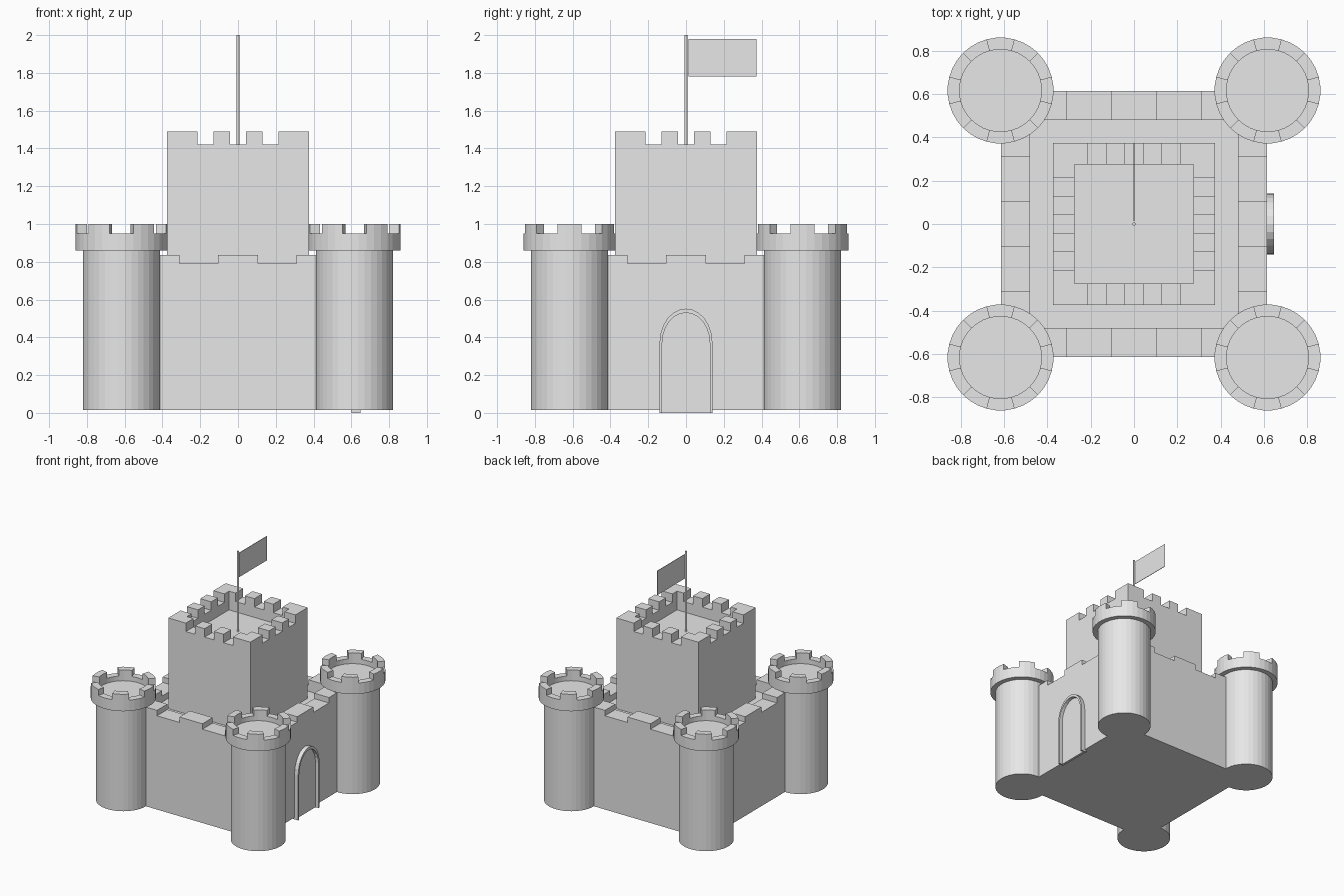
import bpy, bmesh, math
from mathutils import Vector, Matrix

cube = bpy.data.objects.get("Cube")
if cube:
    bpy.data.objects.remove(cube, do_unlink=True)

stone = bpy.data.materials.new("light_grey_stone")
stone.use_nodes = True
GREY = (0.8, 0.8, 0.8, 1)
stone.diffuse_color = GREY
stone.node_tree.nodes["Principled BSDF"].inputs["Base Color"].default_value = GREY


def finish(bm, name, location=(0, 0, 0)):
    """Merge flat areas and turn the bmesh into an object."""
    bmesh.ops.remove_doubles(bm, verts=bm.verts, dist=1e-5)
    bmesh.ops.dissolve_limit(bm, angle_limit=math.radians(1), verts=bm.verts, edges=bm.edges)
    bmesh.ops.recalc_face_normals(bm, faces=bm.faces)
    mesh = bpy.data.meshes.new(name)
    bm.to_mesh(mesh)
    bm.free()
    mesh.materials.append(stone)
    ob = bpy.data.objects.new(name, mesh)
    ob.location = location
    bpy.context.collection.objects.link(ob)
    return ob


def push(bm, faces, offset):
    """Extrude a region of faces and return the moved faces."""
    faces = list(faces)
    geom = bmesh.ops.extrude_face_region(bm, geom=faces)["geom"]
    bmesh.ops.translate(bm, verts=[g for g in geom if isinstance(g, bmesh.types.BMVert)], vec=offset)
    old = [f for f in faces if f.is_valid]
    if old:
        bmesh.ops.delete(bm, geom=old, context="FACES_ONLY")
    return [g for g in geom if isinstance(g, bmesh.types.BMFace)]


def square_battlement(name, half, inner, cuts, base, floor, rim, top):
    """Square block with a sunken roof and alternating merlons."""
    right = cuts + [inner, half]
    line = [-c for c in reversed(right)] + right
    last = len(line) - 2
    bm = bmesh.new()
    grid = [[bm.verts.new((x, y, floor)) for y in line] for x in line]
    border, merlon_spots = [], []
    for i in range(last + 1):
        for j in range(last + 1):
            face = bm.faces.new((grid[i][j], grid[i + 1][j], grid[i + 1][j + 1], grid[i][j + 1]))
            if i in (0, last) or j in (0, last):
                border.append(face)
                along = j if i in (0, last) else i
                if along in (0, last) or along % 2:
                    merlon_spots.append(face.calc_center_median().to_2d())
    # raised rim, then merlons on it
    raised = push(bm, border, (0, 0, rim - floor))
    merlons = [f for f in raised
               if any((f.calc_center_median().to_2d() - s).length < 1e-4 for s in merlon_spots)]
    push(bm, merlons, (0, 0, top - rim))
    # outer walls and underside
    edges = [e for e in bm.edges if e.is_boundary]
    geom = bmesh.ops.extrude_edge_only(bm, edges=edges)["geom"]
    for v in (g for g in geom if isinstance(g, bmesh.types.BMVert)):
        v.co.z = base
    bmesh.ops.holes_fill(bm, edges=[e for e in bm.edges if e.is_boundary], sides=0)
    return finish(bm, name)


def round_tower(name, location):
    """Lathed tower with an overhanging crown and six merlons."""
    body, crown, inside = 0.205, 0.245, 0.19
    base, ledge, floor, rim, top = 0.015, 0.86, 0.91, 0.95, 1.0
    profile = [(0, base), (body, base), (body, ledge), (crown, ledge),
               (crown, rim), (inside, rim), (inside, floor), (0, floor)]
    bm = bmesh.new()
    turn = Matrix.Rotation(math.radians(5), 3, "Z")
    verts = [bm.verts.new(turn @ Vector((r, 0, z))) for r, z in profile]
    edges = [bm.edges.new(pair) for pair in zip(verts, verts[1:])]
    bmesh.ops.spin(bm, geom=verts + edges, cent=(0, 0, 0), axis=(0, 0, 1),
                   angle=math.tau, steps=36, use_duplicate=False)
    bmesh.ops.remove_doubles(bm, verts=bm.verts, dist=1e-5)
    bmesh.ops.recalc_face_normals(bm, faces=bm.faces)
    merlons = []
    for f in bm.faces:
        c = f.calc_center_median()
        if abs(c.z - rim) < 1e-4 and math.cos(6 * math.atan2(c.y, c.x)) > 0:
            merlons.append(f)
    push(bm, merlons, (0, 0, top - rim))
    return finish(bm, name, location)


def arch(half, spring, crest, steps=12):
    """Outline of a round-topped opening in the side plane."""
    points = [(-half, 0)]
    for k in range(steps + 1):
        a = math.pi * (1 - k / steps)
        points.append((half * math.cos(a), spring + (crest - spring) * math.sin(a)))
    return points + [(half, 0)]


# curtain wall and central keep
square_battlement("curtain_wall", 0.615, 0.48, [0.105, 0.31], 0.015, 0.74, 0.79, 0.835)
square_battlement("keep", 0.375, 0.275, [0.043, 0.13, 0.215], 0.7, 1.335, 1.42, 1.49)

# corner towers
for side, x in (("left", 0.617), ("right", -0.617)):
    for end, y in (("front", -0.617), ("back", 0.617)):
        round_tower(f"{end}_{side}_tower", (x, y, 0))

# door frame
bm = bmesh.new()
outer = [bm.verts.new((0.6, y, z)) for y, z in arch(0.14, 0.37, 0.552)]
inner = [bm.verts.new((0.6, y, z)) for y, z in arch(0.126, 0.37, 0.53)]
strip = [bm.faces.new((outer[k], outer[k + 1], inner[k + 1], inner[k]))
         for k in range(len(outer) - 1)]
geom = bmesh.ops.extrude_face_region(bm, geom=strip, use_keep_orig=True)["geom"]
bmesh.ops.translate(bm, verts=[g for g in geom if isinstance(g, bmesh.types.BMVert)], vec=(0.048, 0, 0))
finish(bm, "door_frame")

# door panel
bm = bmesh.new()
panel = bm.faces.new([bm.verts.new((0.6, y, z)) for y, z in arch(0.128, 0.37, 0.532)])
geom = bmesh.ops.extrude_face_region(bm, geom=[panel], use_keep_orig=True)["geom"]
bmesh.ops.translate(bm, verts=[g for g in geom if isinstance(g, bmesh.types.BMVert)], vec=(0.02, 0, 0))
finish(bm, "door")

# flag pole
bm = bmesh.new()
bmesh.ops.create_cone(bm, cap_ends=True, segments=12, radius1=0.007, radius2=0.007, depth=0.68)
finish(bm, "flag_pole", (0, 0, 1.66))

# flag
bm = bmesh.new()
bmesh.ops.create_cube(bm, size=1)
bmesh.ops.scale(bm, vec=(0.004, 0.36, 0.2), verts=bm.verts)
finish(bm, "flag", (0, 0.194, 1.88))
